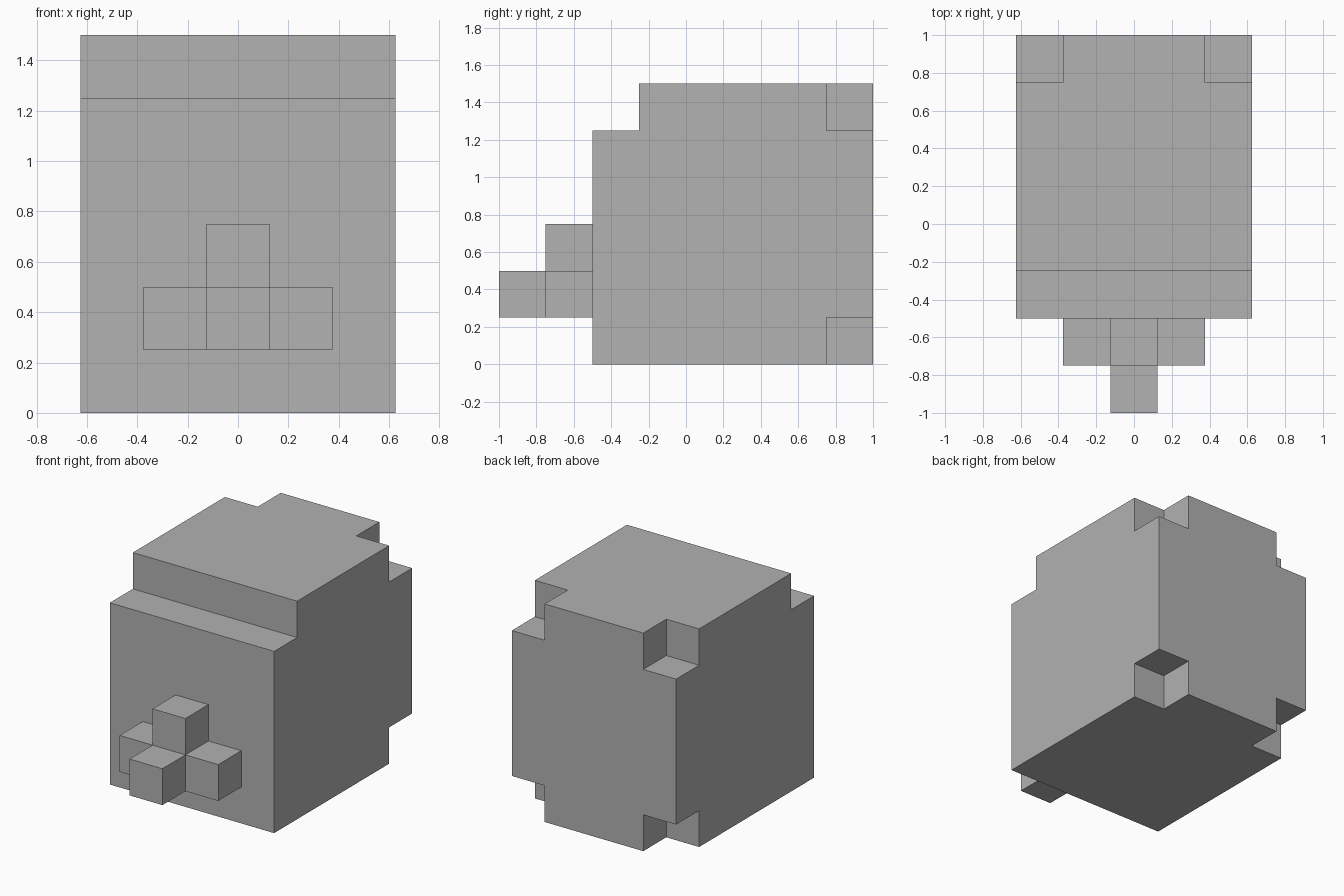
import bpy
import bmesh
from mathutils import Vector

if "Cube" in bpy.data.objects:
    bpy.data.objects.remove(bpy.data.objects["Cube"], do_unlink=True)

UNIT = 0.25                              # edge of one block
ORIGIN = Vector((-0.625, -1.0, 0.0))     # corner of block (0, 0, 0)

grey = bpy.data.materials.new("plain grey")
grey.use_nodes = True
COLOUR = (0.445, 0.445, 0.445, 1.0)
grey.diffuse_color = COLOUR
grey.node_tree.nodes["Principled BSDF"].inputs["Base Color"].default_value = COLOUR


def block_skin(name, cells):
    """Closed outer skin around a set of grid blocks, with flat areas merged."""
    bm = bmesh.new()
    for cell in cells:
        for axis in range(3):
            for sign in (-1, 1):
                step = [0, 0, 0]
                step[axis] = sign
                if tuple(c + s for c, s in zip(cell, step)) in cells:
                    continue
                n, u, v = Vector(step), Vector(), Vector()
                u[(axis + 1) % 3] = 1
                v[(axis + 2) % 3] = sign
                mid = Vector(cell) + (Vector((1, 1, 1)) + n) / 2
                corners = [mid + (a * u + b * v) / 2
                           for a, b in ((-1, -1), (1, -1), (1, 1), (-1, 1))]
                bm.faces.new([bm.verts.new(ORIGIN + p * UNIT) for p in corners])
    bmesh.ops.remove_doubles(bm, verts=bm.verts, dist=0.001)
    bmesh.ops.dissolve_limit(bm, angle_limit=0.01, verts=bm.verts, edges=bm.edges)
    bmesh.ops.recalc_face_normals(bm, faces=bm.faces)
    mesh = bpy.data.meshes.new(name)
    bm.to_mesh(mesh)
    bm.free()
    mesh.materials.append(grey)
    obj = bpy.data.objects.new(name, mesh)
    bpy.context.collection.objects.link(obj)
    return obj


# Body: a full box, less the top front step and the four rear corner blocks
body = {(x, y, z) for x in range(5) for y in range(2, 8) for z in range(6)}
body -= {(x, 2, 5) for x in range(5)}
body -= {(x, 7, z) for x in (0, 4) for z in (0, 5)}
block_skin("body", body)

# Nose: a row of three blocks, with one on top and one in front of the middle
nose = {(x, 1, 1) for x in (1, 2, 3)} | {(2, 1, 2), (2, 0, 1)}
block_skin("nose", nose)
